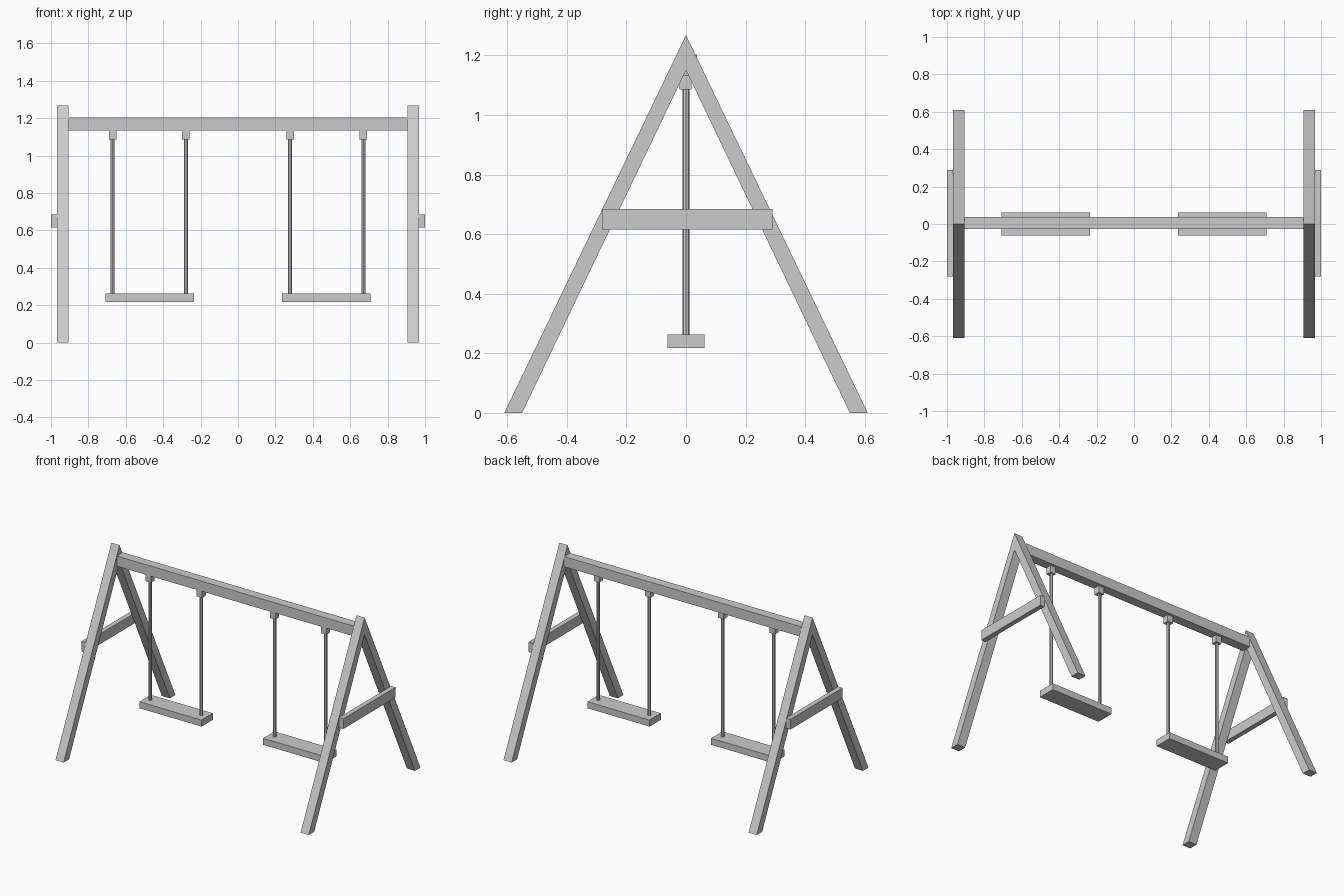
import bpy, bmesh

if "Cube" in bpy.data.objects:
    bpy.data.objects.remove(bpy.data.objects["Cube"])


def mesh_object(name, bm):
    bmesh.ops.recalc_face_normals(bm, faces=bm.faces)
    mesh = bpy.data.meshes.new(name)
    bm.to_mesh(mesh)
    bm.free()
    obj = bpy.data.objects.new(name, mesh)
    bpy.context.collection.objects.link(obj)
    return obj


def box(name, lo, hi):
    bm = bmesh.new()
    bmesh.ops.create_cube(bm, size=1)
    for v in bm.verts:
        for i in range(3):
            v.co[i] = hi[i] if v.co[i] > 0 else lo[i]
    return mesh_object(name, bm)


def rod(name, x, z0, z1, radius):
    bpy.ops.mesh.primitive_cylinder_add(vertices=8, radius=radius, depth=z1 - z0,
                                        location=(x, 0, (z0 + z1) / 2))
    bpy.context.object.name = name


def leg(name, x0, x1, side):
    # slanted post, mitred at the apex and cut flat at the ground
    profile = [(0, 1.268), (0, 1.15), (0.55, 0), (0.61, 0)]
    bm = bmesh.new()
    face = bm.faces.new([bm.verts.new((x0, side * y, z)) for y, z in profile])
    new = bmesh.ops.extrude_face_region(bm, geom=[face])["geom"]
    verts = [g for g in new if isinstance(g, bmesh.types.BMVert)]
    bmesh.ops.translate(bm, verts=verts, vec=(x1 - x0, 0, 0))
    return mesh_object(name, bm)


# top beam
box("top_beam", (-0.905, -0.028, 1.133), (0.905, 0.037, 1.203))

for s, label in ((-1, "left"), (1, "right")):
    # A-frame legs and outer brace
    x0, x1 = sorted((s * 0.905, s * 0.967))
    leg(label + "_front_leg", x0, x1, -1)
    leg(label + "_back_leg", x0, x1, 1)
    x0, x1 = sorted((s * 0.967, s * 1.0))
    box(label + "_brace", (x0, -0.28, 0.615), (x1, 0.29, 0.685))

    # swing: seat, two ropes and their hangers
    x0, x1 = sorted((s * 0.235, s * 0.709))
    box(label + "_seat", (x0, -0.062, 0.218), (x1, 0.062, 0.263))
    for x, end in ((0.279, "inner"), (0.67, "outer")):
        rod(f"{label}_{end}_rope", s * x, 0.26, 1.09, 0.011)
        box(f"{label}_{end}_hanger", (s * x - 0.021, -0.022, 1.085),
            (s * x + 0.021, 0.018, 1.135))
